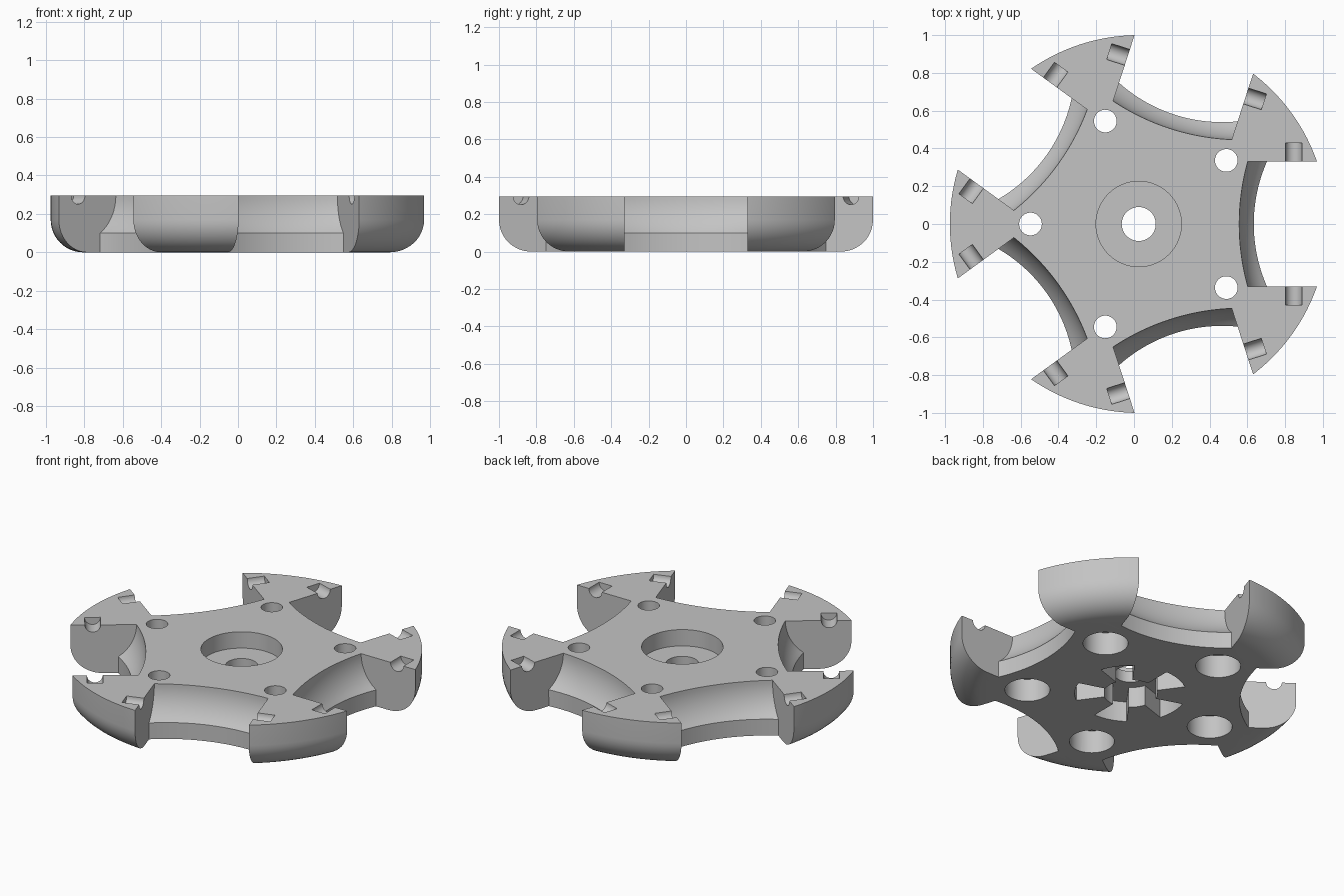
import bpy, bmesh, math
from mathutils import Matrix, Vector

HEIGHT = 0.295
HUB = Vector((0.025, 0, 0))
FILLET = 0.17
STEP = math.tau / 5

cube = bpy.data.objects.get("Cube")
if cube:
    bpy.data.objects.remove(cube, do_unlink=True)

grey = bpy.data.materials.new("steel_grey")
grey.use_nodes = True
colour = (0.55, 0.55, 0.55, 1)
grey.diffuse_color = colour
grey.node_tree.nodes["Principled BSDF"].inputs["Base Color"].default_value = colour


def circle(r, z, n=48):
    return [(r * math.cos(math.tau * i / n), r * math.sin(math.tau * i / n), z) for i in range(n)]


def loft(name, rings, matrix=Matrix()):
    """Closed solid through equal-sized rings of points."""
    bm = bmesh.new()
    loops = [[bm.verts.new(matrix @ Vector(p)) for p in ring] for ring in rings]
    n = len(loops[0])
    for a, b in zip(loops, loops[1:]):
        for i in range(n):
            j = (i + 1) % n
            bm.faces.new((a[i], a[j], b[j], b[i]))
    bm.faces.new(loops[0])
    bm.faces.new(loops[-1])
    bmesh.ops.recalc_face_normals(bm, faces=bm.faces)
    mesh = bpy.data.meshes.new(name)
    bm.to_mesh(mesh)
    bm.free()
    mesh.materials.append(grey)
    obj = bpy.data.objects.new(name, mesh)
    bpy.context.collection.objects.link(obj)
    return obj


def cut(body, cutter):
    mod = body.modifiers.new("cut", 'BOOLEAN')
    mod.operation = 'DIFFERENCE'
    mod.solver = 'EXACT'
    mod.object = cutter
    bpy.context.view_layer.objects.active = body
    bpy.ops.object.modifier_apply(modifier=mod.name)
    bpy.data.objects.remove(cutter, do_unlink=True)


def bore(r, z0, z1, x=0, angle=0, n=48):
    place = Matrix.Rotation(angle, 4, 'Z') @ Matrix.Translation((x, 0, 0))
    cut(body, loft("bore", [circle(r, z0, n), circle(r, z1, n)], place))


# Disc with a rounded lower rim
rings = []
for i in range(13):
    a = math.pi / 2 * i / 12
    rings.append(circle(1 - FILLET + FILLET * math.sin(a), FILLET * (1 - math.cos(a)), 160))
rings.append(circle(1, HEIGHT, 160))
body = loft("cutter_head", rings)


# Straight-sided pocket with a curved, hollowed inner wall
def pocket_ring(u, z):
    f = (u - 0.532) / 0.077
    radius = 1.23 - 0.41 * f
    ring = [(1.2, -0.33, z)]
    for i in range(25):
        v = -0.33 + 0.66 * i / 24
        ring.append((u + radius - math.sqrt(radius ** 2 - v ** 2), v, z))
    return ring + [(1.2, 0.33, z)]


pocket = [pocket_ring(0.609, -0.1)]
for i in range(11):
    z = 0.1 + (HEIGHT - 0.1) * i / 10
    pocket.append(pocket_ring(0.817 - math.sqrt(0.285 ** 2 - (HEIGHT - z) ** 2), z))
pocket.append(pocket_ring(0.532, 0.4))

for k in range(5):
    turn = Matrix.Rotation(k * STEP, 4, 'Z')
    cut(body, loft("pocket", pocket, turn))
    # Rounded notches in the top edge on both sides of the pocket
    for side in (-1, 1):
        lay = Matrix.Translation((0.82, side * 0.355, HEIGHT)) @ Matrix.Rotation(math.pi / 2, 4, 'X')
        cut(body, loft("notch", [circle(0.044, -0.075, 32), circle(0.044, 0.075, 32)], turn @ lay))
    # Bolt holes, wider underneath
    arm = (k + 0.5) * STEP
    bore(0.06, -0.1, 0.4, 0.573, arm)
    bore(0.125, -0.1, 0.14, 0.573, arm)

# Central bore and upper recess
bore(0.09, -0.1, 0.4)
bore(0.226, HEIGHT - 0.1, 0.4, n=64)

# Five-armed drive recess underneath
outline = []
for k in range(5):
    for r, offset in ((0.31, 0.5), (0.15, 1.0)):
        for i in range(9):
            a = (k + offset) * STEP + STEP / 2 * (i / 8 - 0.5)
            outline.append((r * math.cos(a), r * math.sin(a)))
cut(body, loft("drive_recess", [[(x, y, z) for x, y in outline] for z in (-0.1, 0.125)]))

body.location = HUB
bpy.ops.object.select_all(action='DESELECT')
body.select_set(True)
bpy.context.view_layer.objects.active = body
bpy.ops.object.shade_smooth_by_angle(angle=math.radians(30))
